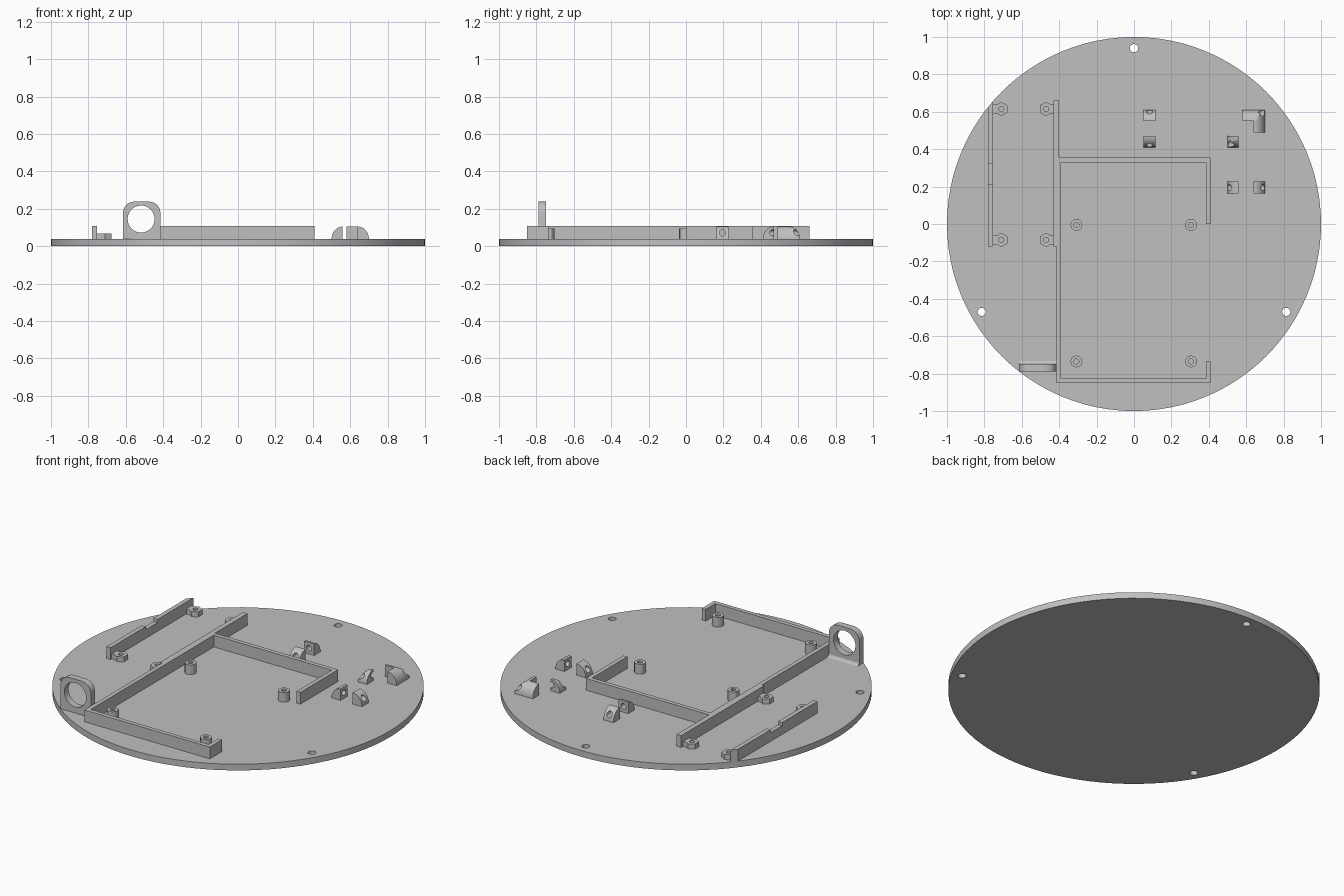
import bpy, bmesh
from math import cos, sin, pi, atan2
from mathutils import Matrix, Vector

cube = bpy.data.objects.get("Cube")
if cube:
    bpy.data.objects.remove(cube)

grey = bpy.data.materials.new("plain_grey")
grey.use_nodes = True
grey.diffuse_color = (0.53, 0.53, 0.53, 1)
grey.node_tree.nodes["Principled BSDF"].inputs["Base Color"].default_value = (0.53, 0.53, 0.53, 1)

TOP = 0.037      # top of the base disc
SUNK = 0.03      # parts start slightly inside the disc
WALL = 0.107     # top of the walls


def make(name, bm):
    bmesh.ops.remove_doubles(bm, verts=bm.verts, dist=1e-5)
    bmesh.ops.recalc_face_normals(bm, faces=bm.faces)
    mesh = bpy.data.meshes.new(name)
    bm.to_mesh(mesh)
    bm.free()
    mesh.materials.append(grey)
    obj = bpy.data.objects.new(name, mesh)
    bpy.context.collection.objects.link(obj)
    return obj


def select(obj):
    bpy.ops.object.select_all(action='DESELECT')
    obj.select_set(True)
    bpy.context.view_layer.objects.active = obj


def smooth(obj):
    select(obj)
    bpy.ops.object.shade_smooth_by_angle(angle=pi / 6)


def prism(name, points, push):
    """Extrude a planar outline along a vector."""
    bm = bmesh.new()
    face = bm.faces.new([bm.verts.new(p) for p in points])
    new = bmesh.ops.extrude_face_region(bm, geom=[face], use_keep_orig=True)["geom"]
    bmesh.ops.translate(bm, vec=push, verts=[v for v in new if isinstance(v, bmesh.types.BMVert)])
    return make(name, bm)


def rod(name, centre, radius, depth, axis=(0, 0, 1), sides=24, spin=0):
    bm = bmesh.new()
    turn = Vector(axis).to_track_quat('Z', 'Y').to_matrix().to_4x4()
    bmesh.ops.create_cone(bm, cap_ends=True, segments=sides, radius1=radius, radius2=radius,
                          depth=depth, matrix=Matrix.Translation(centre) @ turn @ Matrix.Rotation(spin, 4, 'Z'))
    return make(name, bm)


def boolean(obj, other, operation='DIFFERENCE'):
    """Apply a boolean and discard the helper."""
    other.hide_render = True
    mod = obj.modifiers.new("cut", 'BOOLEAN')
    mod.operation, mod.object, mod.solver = operation, other, 'EXACT'
    select(obj)
    bpy.ops.object.modifier_apply(modifier=mod.name)
    bpy.data.objects.remove(other)


def box(name, x0, x1, y0, y1, z0, z1):
    return prism(name, [(x0, y0, z0), (x1, y0, z0), (x1, y1, z0), (x0, y1, z0)], (0, 0, z1 - z0))


# Base disc with three mounting holes
disc = rod("base_disc", (0, 0, TOP / 2), 1, TOP, sides=96)
for i in range(3):
    a = pi / 2 + i * 2 * pi / 3
    boolean(disc, rod("hole", (0.94 * cos(a), 0.94 * sin(a), 0), 0.022, 0.2))
smooth(disc)

# Tray wall, open on its left side
outline = [(-.43, -.12), (-.415, -.12), (-.415, -.85), (.41, -.85), (.41, -.735), (.385, -.735),
           (.385, -.825), (-.39, -.825), (-.39, .33), (.385, .33), (.385, 0), (.41, 0),
           (.41, .355), (-.4, .355), (-.4, .66), (-.43, .66)]
prism("tray_wall", [(x, y, SUNK) for x, y in outline], (0, 0, WALL - SUNK))

# Side wall with a shallow notch, trimmed to the disc edge
side = [(-.12, SUNK), (.66, SUNK), (.66, WALL), (.32, WALL), (.32, .088), (.21, .088), (.21, WALL), (-.12, WALL)]
side_wall = prism("side_wall", [(-.78, y, z) for y, z in side], (.027, 0, 0))
boolean(side_wall, rod("trim", (0, 0, 0), 1, 1, sides=96), 'INTERSECT')

# Hexagonal mounting tabs joined to the walls
for y in (-.085, .615):
    for x, wall_x in ((-.71, -.76), (-.47, -.425)):
        tab = rod("mounting_tab", (x, y, (SUNK + .067) / 2), .038, .067 - SUNK, sides=6, spin=pi / 2)
        # Turn the points of the hexagon towards front and back
        turn = atan2(tab.data.vertices[0].co.y - y, tab.data.vertices[0].co.x - x)
        tab.data.transform(Matrix.Translation((x, y, 0)) @ Matrix.Rotation(pi / 2 - turn, 4, 'Z')
                           @ Matrix.Translation((-x, -y, 0)))
        outer = .04 if y > 0 else -.036
        web = box("web", min(x, wall_x), max(x, wall_x), y - .025, y + .025, SUNK, .067)
        boolean(tab, web, 'UNION')
        boolean(tab, rod("hole", (x, y, .07), .014, .06))

# Screw posts inside the tray
for x in (-.308, .305):
    for y in (-.735, -.005):
        post = rod("screw_post", (x, y, (SUNK + .095) / 2), .032, .095 - SUNK, sides=12)
        boolean(post, rod("hole", (x, y, .08), .014, .08, sides=12))
        smooth(post)

# Upright ring plate with rounded top corners
arch = [(-.615, SUNK), (-.415, SUNK)]
for cx, start in ((-.475, 0), (-.555, pi / 2)):
    arch += [(cx + .06 * cos(start + i * pi / 16), .178 + .06 * sin(start + i * pi / 16)) for i in range(9)]
ring = prism("ring_plate", [(x, -.788, z) for x, z in arch], (0, .04, 0))
boolean(ring, rod("hole", (-.518, -.77, .145), .072, .2, axis=(0, 1, 0), sides=40))
smooth(ring)
prism("ring_fillet", [(-.615, -.75, SUNK), (-.615, -.733, SUNK), (-.615, -.733, TOP),
                      (-.615, -.744, .043), (-.615, -.75, .055)], (.2, 0, 0))


def clip(name, x0, x1, y0, y1, sx, sy, hole=True):
    """Block rounded over towards the given side or corner, with a cross hole."""
    bm = bmesh.new()
    rings = []
    for i in range(11):
        a = i / 10 * pi / 2 * .96
        z = TOP + (.105 - TOP) * sin(a) if i else SUNK
        cut = 1 - cos(a)
        ax, bx = x0 + (x1 - x0) * cut * (sx < 0), x1 - (x1 - x0) * cut * (sx > 0)
        ay, by = y0 + (y1 - y0) * cut * (sy < 0), y1 - (y1 - y0) * cut * (sy > 0)
        rings.append([bm.verts.new(p) for p in ((ax, ay, z), (bx, ay, z), (bx, by, z), (ax, by, z))])
    for low, high in zip(rings, rings[1:]):
        for k in range(4):
            n = (k + 1) % 4
            bm.faces.new((low[k], low[n], high[n], high[k]))
    bm.faces.new(rings[0])
    bm.faces.new(rings[-1])
    obj = make(name, bm)
    if hole:
        boolean(obj, rod("hole", ((x0 + x1) / 2, (y0 + y1) / 2, .072), .017, .3, axis=(sx, sy, 0)))
    smooth(obj)


# Rounded board clips
clip("back_clip", .05, .115, .55, .61, 0, 1)
clip("front_clip", .05, .115, .41, .47, 0, -1)
clip("inner_corner_clip", .5, .56, .41, .47, -1, -1)
clip("inner_side_clip", .5, .56, .163, .227, -1, 0)
clip("outer_side_clip", .64, .7, .163, .227, 1, 0)
clip("outer_corner_clip", .64, .7, .55, .61, 1, 1)
clip("outer_corner_back_arm", .58, .64, .55, .61, 0, 1, False)
clip("outer_corner_side_arm", .64, .7, .49, .55, 1, 0, False)
